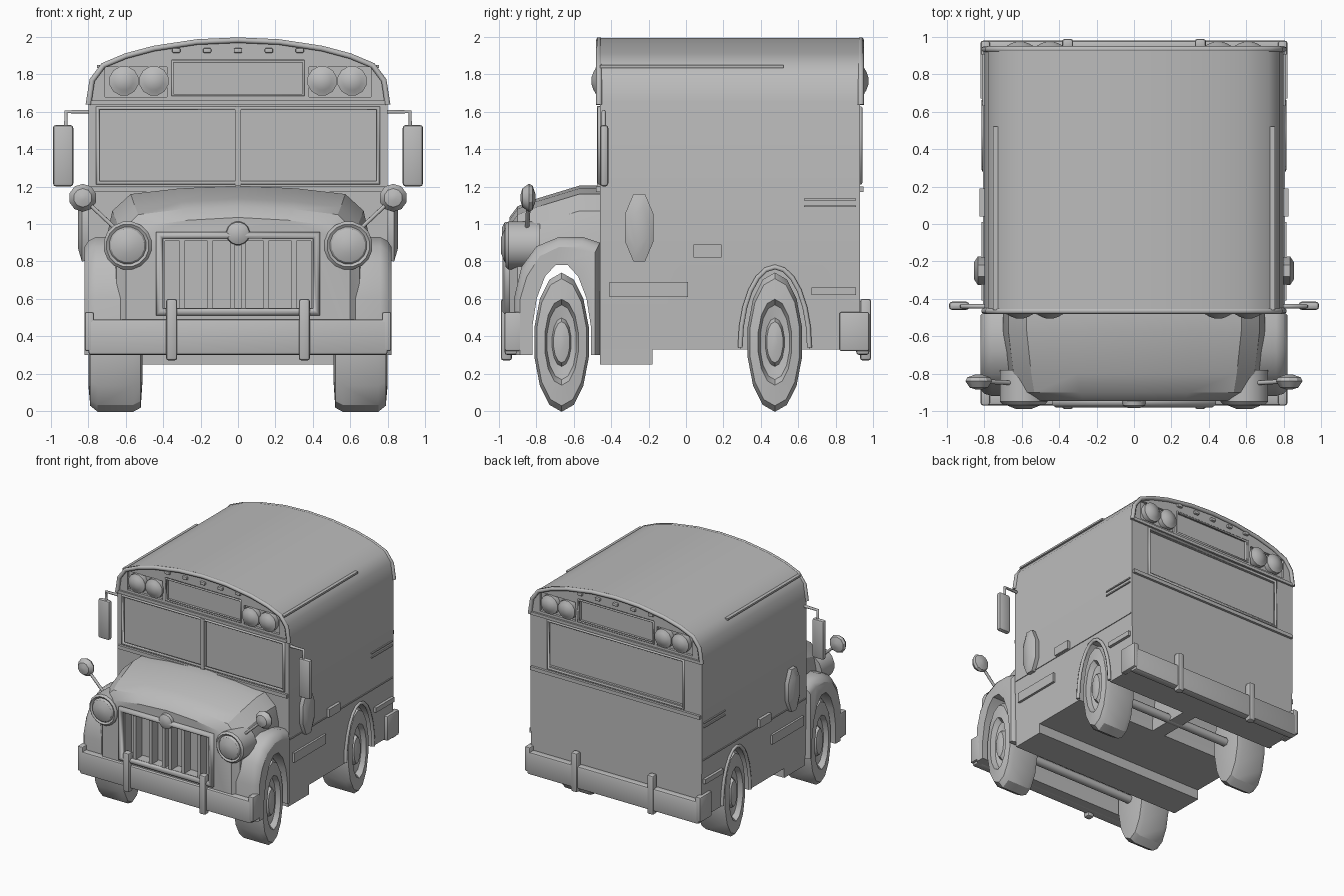
import bpy, bmesh, math
from mathutils import Vector

if "Cube" in bpy.data.objects:
    bpy.data.objects.remove(bpy.data.objects["Cube"], do_unlink=True)

GREY = bpy.data.materials.new("plain grey")
GREY.use_nodes = True
GREY.diffuse_color = (0.5, 0.5, 0.5, 1)
GREY.node_tree.nodes["Principled BSDF"].inputs["Base Color"].default_value = (0.5, 0.5, 0.5, 1)


def finish(name, bm, bevel=0):
    bmesh.ops.recalc_face_normals(bm, faces=bm.faces)
    if bevel:
        bmesh.ops.bevel(bm, geom=bm.edges[:], offset=bevel, segments=2, affect='EDGES', profile=0.5)
    mesh = bpy.data.meshes.new(name)
    bm.to_mesh(mesh)
    bm.free()
    mesh.materials.append(GREY)
    ob = bpy.data.objects.new(name, mesh)
    bpy.context.collection.objects.link(ob)
    smooth(ob)
    return ob


def smooth(ob):
    bpy.ops.object.select_all(action='DESELECT')
    ob.select_set(True)
    bpy.context.view_layer.objects.active = ob
    bpy.ops.object.shade_smooth_by_angle(angle=math.radians(32))


def box(name, x, y, z, bevel=0):
    bm = bmesh.new()
    bmesh.ops.create_cube(bm, size=1)
    for v in bm.verts:
        v.co = [(r[0] + r[1]) / 2 + c * (r[1] - r[0]) for c, r in zip(v.co, (x, y, z))]
    return finish(name, bm, bevel)


def loft(name, rings):
    bm = bmesh.new()
    loops = [[bm.verts.new(p) for p in ring] for ring in rings]
    n = len(loops[0])
    for a, b in zip(loops, loops[1:]):
        for i in range(n):
            bm.faces.new((a[i], a[(i + 1) % n], b[(i + 1) % n], b[i]))
    bm.faces.new(loops[0])
    bm.faces.new(loops[-1])
    return finish(name, bm)


def lathe(name, profile, loc, axis='X', squash=1.0, n=16, side=1):
    # profile holds (radius, distance along the axis)
    rings = []
    for r, h in profile:
        ring = []
        for i in range(n):
            a = math.tau * (i + 0.5) / n
            u, v = r * math.cos(a) * squash, r * math.sin(a)
            p = (h * side, u, v) if axis == 'X' else (u, h * side, v)
            ring.append(Vector(p) + Vector(loc))
        rings.append(ring)
    return loft(name, rings)


def tube(name, points, radius, cyclic=False):
    cu = bpy.data.curves.new(name, 'CURVE')
    cu.dimensions = '3D'
    cu.bevel_depth = radius
    cu.bevel_resolution = 1
    cu.use_fill_caps = True
    sp = cu.splines.new('POLY')
    sp.points.add(len(points) - 1)
    for p, co in zip(sp.points, points):
        p.co = (*co, 1)
    sp.use_cyclic_u = cyclic
    cu.materials.append(GREY)
    ob = bpy.data.objects.new(name, cu)
    bpy.context.collection.objects.link(ob)
    return ob


def cut(ob, cutters):
    bpy.ops.object.select_all(action='DESELECT')
    bpy.context.view_layer.objects.active = ob
    ob.select_set(True)
    for c in cutters:
        m = ob.modifiers.new("cut", 'BOOLEAN')
        m.operation, m.solver, m.object = 'DIFFERENCE', 'EXACT', c
        bpy.ops.object.modifier_apply(modifier=m.name)
        bpy.data.objects.remove(c, do_unlink=True)
    smooth(ob)


def mirrored(half):
    return half + [(-x, z) for x, z in reversed(half) if x > 0]


def frame(name, x0, x1, y, z0, z1, r):
    tube(name, [(x0, y, z0), (x1, y, z0), (x1, y, z1), (x0, y, z1)], r, True)


FRONT, BACK = -0.46, 0.93
FRONT_AXLE, REAR_AXLE = -0.665, 0.475

# Passenger body with arched roof
roof = [(0.8, 1.65), (0.78, 1.78), (0.72, 1.86), (0.6, 1.91), (0.45, 1.95), (0.22, 1.985), (0, 1.995)]
section = mirrored([(0.79, 0.33), (0.8, 0.8)] + roof)
body = loft("body", [[(x, y, z) for x, z in section] for y in (FRONT, BACK)])
cutters = []
for s in (-1, 1):
    cutters.append(lathe("arch_cutter", [(0.43, 0.06), (0.43, 1)], (0, REAR_AXLE, 0.34), squash=0.43, side=s))
for y, w, z0 in ((FRONT, 0.75, 1.21), (BACK, 0.63, 1.24)):
    ys = (y - 0.02, y + 0.02)
    cutters.append(box("window_cutter", (-w, w), ys, (z0, 1.61)))
    cutters.append(box("sign_cutter", (-0.35, 0.35), (y - 0.035, y + 0.035), (1.69, 1.88)))
    for s in (-1, 1):
        cutters.append(box("lamp_cutter", sorted((s * 0.38, s * 0.71)), ys, (1.68, 1.84)))
cut(body, cutters)
box("step_skirt", (-0.79, 0.79), (FRONT, -0.18), (0.25, 0.36))

# Hood, nose and fenders, opened across by the front wheel arch
rings = []
for y, w, top in ((-0.45, 0.7, 1.19), (-0.57, 0.7, 1.19), (-0.8, 0.67, 1.12), (-0.9, 0.65, 1.08), (-0.945, 0.6, 1.02)):
    half = [(w, 0.3), (w, top - 0.25), (w * 0.96, top - 0.12), (w * 0.82, top - 0.03), (w * 0.45, top), (0, top + 0.015)]
    rings.append([(x, y, z) for x, z in mirrored(half)])
hood = loft("hood", rings)


def wheel_arch():
    return lathe("arch_cutter", [(0.42, -1), (0.42, 1)], (0, FRONT_AXLE, 0.37), squash=0.38)


cut(hood, [wheel_arch(), box("grille_cutter", (-0.39, 0.39), (-1, -0.86), (0.55, 0.91))])
side_line = [(-0.46, 0.3), (-0.46, 0.9), (-0.55, 0.93), (-0.68, 0.93), (-0.8, 0.88), (-0.88, 0.77), (-0.92, 0.6), (-0.92, 0.3)]
for s in (-1, 1):
    fender = loft("fender", [[(s * x, y * (1 - d) - 0.66 * d, z - d * 0.4 * (z > 0.7)) for y, z in side_line]
                             for x, d in ((0.5, 0), (0.76, 0), (0.8, 0.05), (0.82, 0.13))])
    cut(fender, [wheel_arch()])

# Grille
frame("grille_surround", -0.42, 0.42, -0.95, 0.53, 0.94, 0.03)
for x in (-0.3, -0.15, -0.03, 0.03, 0.15, 0.3):
    box("grille_bar", (x - 0.014, x + 0.014), (-0.95, -0.87), (0.54, 0.92))
lathe("round_emblem", [(0.065, 0), (0.06, 0.03), (0.03, 0.045)], (0, -0.94, 0.95), 'Y', side=-1)
box("windshield_post", (-0.016, 0.016), (-0.475, -0.43), (1.2, 1.63))

# Ends: window trims, sign boxes, warning lamps, roof rims
for y, d, w in ((FRONT, -1, 0.75), (BACK, 1, 0.63)):
    frame("window_trim", -w, w, y, 1.22, 1.62, 0.014)
    frame("sign_trim", -0.35, 0.35, y, 1.69, 1.87, 0.01)
    tube("roof_rim", [(x, y + d * 0.005, z - 0.012) for x, z in mirrored(roof)], 0.017)
    box("sill_trim", (-0.79, 0.79), (y - 0.02, y + 0.02), (1.17, 1.2))
    box("header_trim", (-0.79, 0.79), (y - 0.015, y + 0.015), (1.635, 1.66))
    for x in (-0.61, -0.45, 0.45, 0.61):
        lathe("warning_lamp", [(0.08, -0.03), (0.08, 0.02), (0.066, 0.025), (0.05, 0.035), (0.02, 0.045)],
              (x, y, 1.765), 'Y', n=12, side=d)
    for x in (-0.33, -0.165, 0, 0.165, 0.33):
        box("marker_lamp", (x - 0.022, x + 0.022), (y - 0.02, y + 0.02), (1.915, 1.94), 0.006)

# Bumpers with upright guards
for name, y0, y1, e0, e1, face in (("front", -0.97, -0.88, -0.97, -0.85, -0.96), ("rear", 0.91, 0.98, 0.82, 0.98, 0.96)):
    box(name + "_bumper", (-0.8, 0.8), (y0, y1), (0.3, 0.49), 0.015)
    for s in (-1, 1):
        box(name + "_bumper_end", sorted((s * 0.77, s * 0.82)), (e0, e1), (0.32, 0.53), 0.012)
        box(name + "_guard", sorted((s * 0.325, s * 0.385)), (face - 0.03, face + 0.03), (0.27, 0.6), 0.015)

# Parts repeated on both sides
for s in (-1, 1):
    for name, y in (("front_wheel", FRONT_AXLE), ("rear_wheel", REAR_AXLE)):
        lathe(name, [(0.2, 0.51), (0.35, 0.52), (0.372, 0.56), (0.372, 0.75), (0.34, 0.79), (0.23, 0.8),
                     (0.2, 0.76), (0.13, 0.75), (0.11, 0.78), (0.04, 0.79)], (0, y, 0.368), squash=0.4, n=14, side=s)
        tube("axle", [(0, y, 0.36), (s * 0.55, y, 0.36)], 0.035)
    tube("rear_arch_lip", [(s * 0.8, REAR_AXLE + 0.185 * math.cos(a), 0.34 + 0.43 * math.sin(a))
                           for a in [math.pi * i / 12 for i in range(13)]], 0.015)

    # Headlamps in round pods
    lathe("headlamp", [(0.13, -0.16), (0.13, 0.01), (0.115, 0.025), (0.1, 0.015), (0.09, 0.03), (0.04, 0.05)],
          (s * 0.59, -0.94, 0.885), 'Y', side=-1)

    # Crossover mirrors on the fenders
    tube("fender_mirror_arm", [(s * 0.66, -0.85, 0.98), (s * 0.82, -0.84, 1.13)], 0.012)
    lathe("fender_mirror", [(0.02, -0.035), (0.065, -0.02), (0.075, 0.0), (0.05, 0.035), (0.015, 0.045)],
          (s * 0.83, -0.84, 1.14), 'Y', n=10, side=-1)

    # Door mirrors on arms
    tube("door_mirror_arm", [(s * 0.79, -0.44, 1.6), (s * 0.92, -0.44, 1.6), (s * 0.92, -0.44, 1.5)], 0.012)
    box("door_mirror", sorted((s * 0.88, s * 0.99)), (-0.46, -0.415), (1.2, 1.53), 0.018)

    # Folded sign, lamps, rails and drip moulding along the flanks
    lathe("folded_sign", [(0.19, 0.79), (0.195, 0.835), (0.12, 0.855)], (0, -0.25, 0.98), squash=0.42, n=8, side=s)
    for name, y, z, t in (("side_lamp", (0.04, 0.19), (0.82, 0.89), 0.825), ("lower_rail", (-0.41, 0.01), (0.61, 0.69), 0.815),
                          ("rear_low_rail", (0.67, 0.91), (0.62, 0.66), 0.82), ("rear_rail", (0.63, 0.91), (1.09, 1.1), 0.81),
                          ("rear_upper_rail", (0.63, 0.91), (1.125, 1.135), 0.81), ("belt_rail", (-0.45, 0.92), (0.815, 0.825), 0.806)):
        box(name, sorted((s * 0.78, s * t)), y, z)
    box("drip_rail", sorted((s * 0.71, s * 0.755)), (FRONT, 0.52), (1.835, 1.85))
